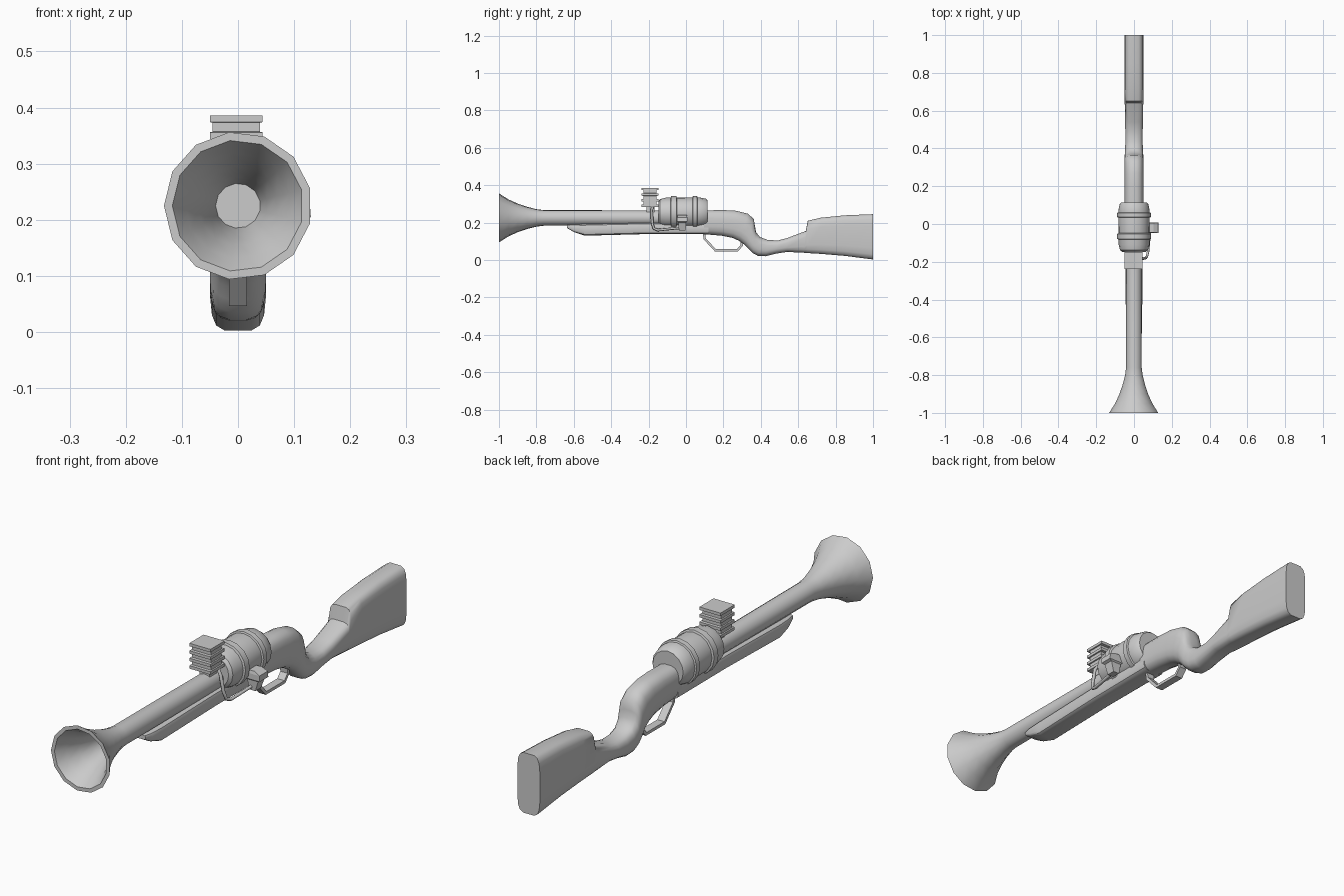
import bpy, bmesh
from math import sin, cos, pi, radians, copysign
from mathutils import Vector

if "Cube" in bpy.data.objects:
    bpy.data.objects.remove(bpy.data.objects["Cube"])


def loft(name, rings, smooth=35):
    """Skin a list of equal-length point rings and cap both ends."""
    bm = bmesh.new()
    vr = [[bm.verts.new(p) for p in r] for r in rings]
    n = len(vr[0])
    for a, b in zip(vr, vr[1:]):
        for i in range(n):
            j = (i + 1) % n
            bm.faces.new((a[i], a[j], b[j], b[i]))
    bm.faces.new(vr[0])
    bm.faces.new(vr[-1])
    bmesh.ops.recalc_face_normals(bm, faces=bm.faces)
    me = bpy.data.meshes.new(name)
    bm.to_mesh(me)
    bm.free()
    ob = bpy.data.objects.new(name, me)
    bpy.context.collection.objects.link(ob)
    if smooth:
        bpy.ops.object.select_all(action='DESELECT')
        ob.select_set(True)
        bpy.context.view_layer.objects.active = ob
        bpy.ops.object.shade_smooth_by_angle(angle=radians(smooth))
    return ob


def lathe(name, profile, cz, sides, smooth=35):
    """Turn (y, radius) pairs about an axis along y."""
    rings = [[(r * cos(pi + 2 * pi * i / sides), y, cz + r * sin(pi + 2 * pi * i / sides))
              for i in range(sides)] for y, r in profile]
    return loft(name, rings, smooth)


def section(top, bot, w, n, count=16):
    """Rounded-rectangle section spanning a top and a bottom (y, z) point."""
    t, b = Vector((0, *top)), Vector((0, *bot))
    c, axis = (t + b) / 2, (t - b) / 2
    ring = []
    for i in range(count):
        a = 2 * pi * (i + .5) / count
        u = copysign(abs(cos(a)) ** (2 / n), cos(a))
        v = copysign(abs(sin(a)) ** (2 / n), sin(a))
        k = 1.0 / abs(sin(pi / 2 - pi / count)) ** (2 / n)
        ring.append(c + axis * v * k + Vector((w * u * k, 0, 0)))
    return ring


def strip(name, path, wide, thick, smooth=0):
    """Rectangular bar following a path in the yz plane with x offsets."""
    pts = [Vector(p) for p in path]
    rings = []
    for i, p in enumerate(pts):
        d0 = (p - pts[max(i - 1, 0)]).normalized()
        d1 = (pts[min(i + 1, len(pts) - 1)] - p).normalized()
        d = (d0 + d1).normalized()
        nrm = Vector((0, -d.z, d.y)).normalized()
        if d0.length and d1.length:
            nrm /= max(.5, d.dot(d0))
        x = Vector((wide / 2, 0, 0))
        h = nrm * thick / 2
        rings.append([p + x + h, p - x + h, p - x - h, p + x - h])
    return loft(name, rings, smooth)


def box_ring(cx, cy, z, hx, hy):
    return [(cx + sx * hx, cy + sy * hy, z) for sx, sy in ((1, 1), (-1, 1), (-1, -1), (1, -1))]


# Barrel with a flared, hollow muzzle
lathe("barrel", [(-.78, .04), (-.85, .052), (-.91, .071), (-.96, .094), (-1, .117),
                 (-1, .132), (-.95, .1), (-.9, .077), (-.85, .06), (-.8, .047),
                 (-.76, .042), (.15, .04)], .225, 13)

# Fore-end under the barrel
loft("fore_end", [section((-.635, .188), (-.635, .17), .032, 5),
                  section((-.6, .19), (-.6, .15), .04, 5),
                  section((-.54, .192), (-.54, .13), .043, 5),
                  section((-.2, .2), (-.2, .139), .045, 5),
                  section((.12, .2), (.12, .138), .048, 4)])

# Receiver, curved grip and butt: (top), (bottom), half width, squareness
stations = [((.095, .265), (.095, .138), .049, 3),
            ((.2, .267), (.19, .13), .05, 2.8),
            ((.27, .263), (.25, .118), .05, 2.8),
            ((.33, .248), (.285, .102), .05, 2.8),
            ((.362, .22), (.315, .08), .05, 2.8),
            ((.369, .18), (.335, .058), .05, 2.8),
            ((.374, .15), (.358, .036), .049, 2.8),
            ((.395, .123), (.385, .022), .047, 2.8),
            ((.435, .108), (.425, .02), .046, 2.8),
            ((.49, .104), (.48, .034), .046, 2.8),
            ((.54, .117), (.54, .043), .047, 3),
            ((.64, .155), (.63, .039), .049, 4),
            ((.651, .21), (.65, .037), .049, 4.5),
            ((.72, .226), (.72, .033), .05, 4.5),
            ((.85, .239), (.85, .022), .05, 4.5),
            ((1, .245), (1, .003), .05, 4.5)]
loft("stock", [section(*s) for s in stations], 40)

# Drum chamber with two raised bands
lathe("drum", [(-.148, .062), (-.138, .074), (-.11, .081), (.07, .083),
               (.105, .076), (.115, .068)], .252, 16)
for i, (y0, y1) in enumerate(((-.083, -.048), (.033, .063))):
    lathe(f"drum_band_{i + 1}", [(y0, .08), (y0 + .004, .089), (y1 - .004, .089), (y1, .08)],
          .252, 16)

# Finned block above the barrel
rings = []
for k in range(4):
    z = .284 + k * .03
    rings += [box_ring(-.003, -.193, z, .047, .045), box_ring(-.003, -.193, z + .012, .047, .045)]
    if k < 3:
        rings += [box_ring(-.003, -.193, z + .013, .042, .034),
                  box_ring(-.003, -.193, z + .029, .042, .034)]
loft("finned_block", rings, 0)
loft("block_foot", [box_ring(0, -.19, .25, .022, .022), box_ring(0, -.19, .29, .022, .022)], 0)

# Feed pipe from the block to the side valve
cu = bpy.data.curves.new("feed_pipe", 'CURVE')
cu.dimensions = '3D'
cu.bevel_depth = .007
cu.bevel_resolution = 1
sp = cu.splines.new('POLY')
path = [(.035, -.18, .288), (.05, -.183, .265), (.062, -.181, .2), (.068, -.172, .168),
        (.074, -.15, .16), (.085, -.03, .172)]
sp.points.add(len(path) - 1)
for p, co in zip(sp.points, path):
    p.co = (*co, 1)
bpy.context.collection.objects.link(bpy.data.objects.new("feed_pipe", cu))

# Side valve: tapered body and wider head
loft("side_valve", [box_ring(.09, -.02, .158, .014, .018), box_ring(.094, -.02, .2, .024, .021),
                    box_ring(.098, -.02, .205, .032, .027), box_ring(.094, -.02, .228, .034, .027),
                    box_ring(.083, -.02, .24, .02, .024)], 0)

# Trigger guard
strip("trigger_guard", [(0, .095, .15), (0, .1, .113), (0, .157, .052), (0, .275, .052),
                        (0, .298, .078), (0, .295, .11)], .032, .012)
